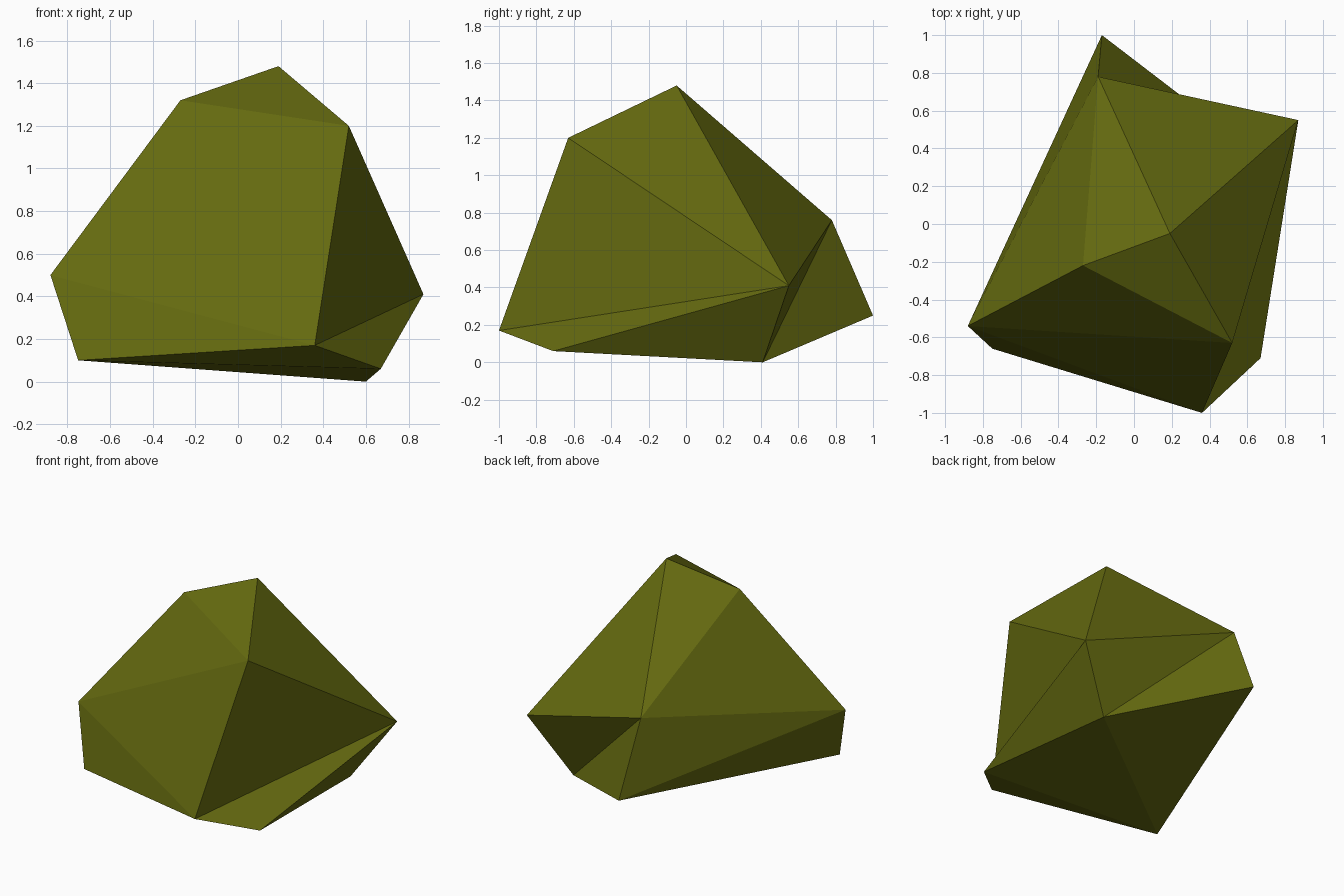
import bpy
import bmesh

cube = bpy.data.objects.get("Cube")
if cube:
    bpy.data.objects.remove(cube, do_unlink=True)

# Moss green stone colour
green = (0.13, 0.145, 0.005, 1.0)
material = bpy.data.materials.new("olive_green")
material.use_nodes = True
material.diffuse_color = green
shader = next(n for n in material.node_tree.nodes if n.type == "BSDF_PRINCIPLED")
shader.inputs["Base Color"].default_value = green
shader.inputs["Roughness"].default_value = 0.9

# Corners of the rock
corners = {
    "peak": (0.19, -0.05, 1.48),
    "shoulder": (-0.27, -0.22, 1.32),
    "brow": (0.52, -0.63, 1.20),
    "ridge": (-0.19, 0.78, 0.76),
    "side": (0.87, 0.55, 0.41),
    "flank": (-0.88, -0.54, 0.50),
    "tail": (-0.17, 1.00, 0.25),
    "nose": (0.36, -1.00, 0.17),
    "toe": (-0.75, -0.66, 0.10),
    "chin": (0.67, -0.71, 0.06),
    "foot": (0.60, 0.41, 0.00),
}

# Each fan is a centre corner and the chain of corners around it
fans = [
    ("peak", "shoulder brow side ridge shoulder"),
    ("flank", "tail ridge shoulder brow nose toe tail"),
    ("side", "brow nose chin foot ridge"),
    ("foot", "ridge tail toe chin"),
    ("toe", "chin nose"),
    ("ridge", "tail flank"),
]

# Facets of the rock, skipping any triangle already built
bm = bmesh.new()
verts = {name: bm.verts.new(co) for name, co in corners.items()}
for centre, chain in fans:
    ring = chain.split()
    for a, b in zip(ring, ring[1:]):
        facet = [verts[centre], verts[a], verts[b]]
        if bm.faces.get(facet) is None:
            bm.faces.new(facet)
bmesh.ops.recalc_face_normals(bm, faces=bm.faces)

mesh = bpy.data.meshes.new("rock")
bm.to_mesh(mesh)
bm.free()
mesh.materials.append(material)
rock = bpy.data.objects.new("rock", mesh)
bpy.context.collection.objects.link(rock)
